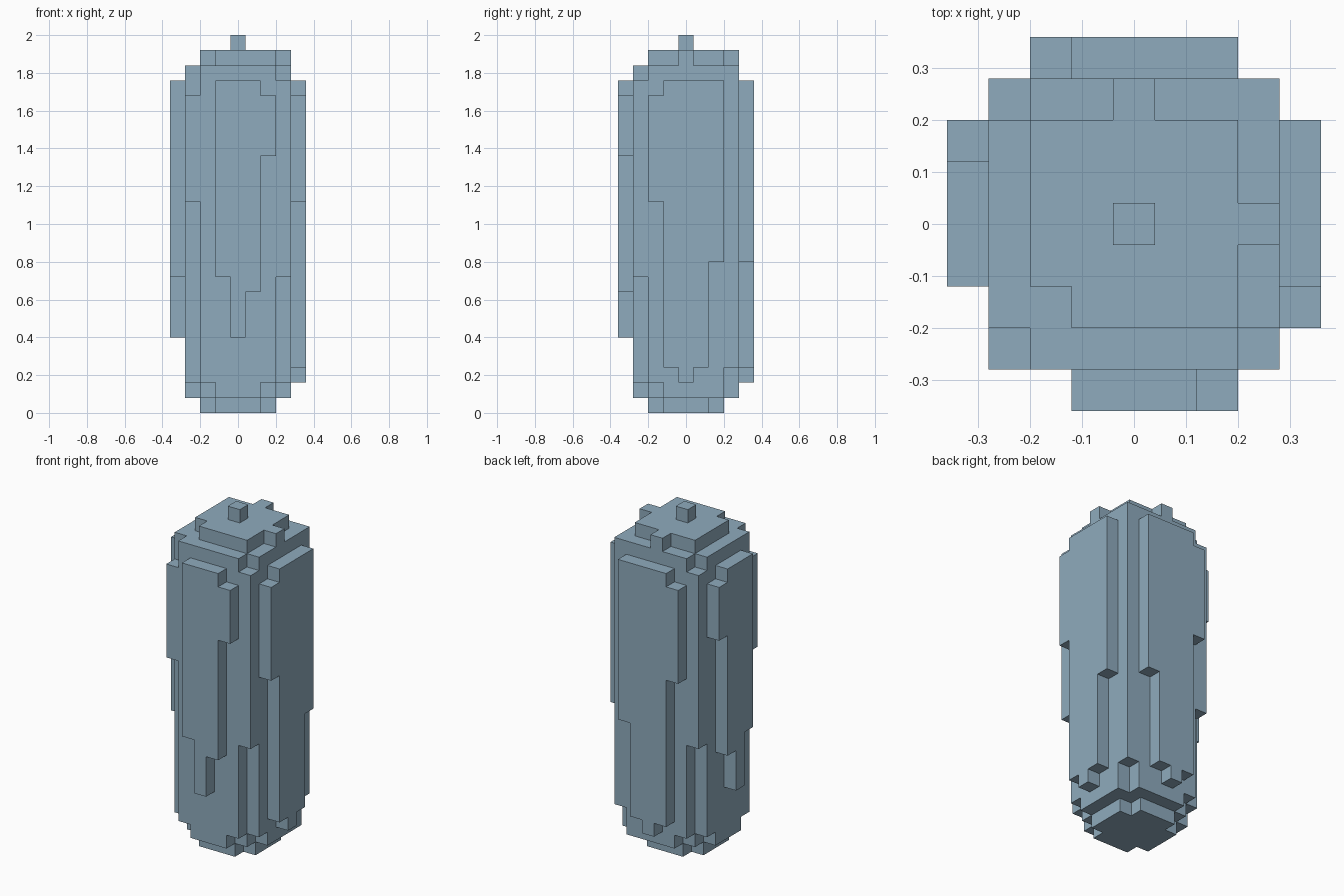
import bpy
import bmesh
from mathutils import Vector

U = 0.08  # edge of one block

cube = bpy.data.objects.get("Cube")
if cube:
    bpy.data.objects.remove(cube, do_unlink=True)

steel = bpy.data.materials.new("pale_steel_blue")
steel.use_nodes = True
COLOUR = (0.275, 0.407, 0.509, 1)
steel.diffuse_color = COLOUR
steel.node_tree.nodes["Principled BSDF"].inputs["Base Color"].default_value = COLOUR


def column(cells, x, y, low, high):
    cells.update((x, y, z) for z in range(low, high))


def mirrored(cells):
    """The same blocks reflected in the diagonal x = y."""
    return {(y, x, z) for x, y, z in cells}


# Rounded base plate and the solid shaft above it
base, shaft, crown, knob = set(), set(), set(), set()
for x in range(-3, 4):
    for y in range(-3, 4):
        reach = abs(x) + abs(y)
        if max(abs(x), abs(y)) < 3:
            column(shaft, x, y, 1, 22)
            if reach < 4:
                column(base, x, y, 0, 1)
        elif reach < 6:
            clipped = reach == 5 and (x < 0 or y < 0)
            column(shaft, x, y, 2 if clipped else 1, 22)

# Corner posts of uneven length
column(shaft, 3, 3, 3, 22)
column(shaft, 3, -3, 9, 22)
column(shaft, -3, 3, 9, 22)
column(shaft, -3, -3, 14, 21)

# Stepped crown with two small tabs, and the knob on top
for x in range(-3, 4):
    for y in range(-3, 4):
        if (x, y) not in ((-3, -3), (3, -3), (-3, 3)):
            column(crown, x, y, 22, 23)
        if max(abs(x), abs(y)) < 3 and (x, y) != (-2, -2):
            column(crown, x, y, 23, 24)
column(crown, 3, 0, 23, 24)
column(crown, 0, 3, 23, 24)
column(knob, 0, 0, 24, 25)

# Ragged raised panels on the four sides
front, right = set(), set()
for x, low, high in ((-1, 9, 22), (0, 5, 22), (1, 8, 22), (2, 17, 21)):
    column(front, x, -4, low, high)
for y, low, high in ((-2, 14, 21), (-1, 3, 22), (0, 2, 22), (1, 3, 22), (2, 10, 22)):
    column(right, 4, y, low, high)

parts = {
    "base_plate": base,
    "shaft": shaft,
    "crown": crown,
    "top_knob": knob,
    "front_panel": front,
    "left_panel": right,
    "right_panel": mirrored(front),
    "back_panel": mirrored(right),
}
filled = set().union(*parts.values())


def build(name, cells):
    """Make the exposed faces of a group of blocks, merged into flat panels."""
    bm = bmesh.new()
    for cell in cells:
        centre = Vector(cell) + Vector((0, 0, 0.5))
        for axis in range(3):
            for sign in (-1, 1):
                step = Vector((0, 0, 0))
                step[axis] = sign
                if tuple(int(c + s) for c, s in zip(cell, step)) in filled:
                    continue
                a, b = Vector((0, 0, 0)), Vector((0, 0, 0))
                a[(axis + 1) % 3] = 0.5
                b[(axis + 2) % 3] = 0.5 * sign
                mid = centre + step * 0.5
                ring = (mid - a - b, mid + a - b, mid + a + b, mid - a + b)
                bm.faces.new([bm.verts.new(p * U) for p in ring])
    bmesh.ops.remove_doubles(bm, verts=bm.verts, dist=U / 100)
    bmesh.ops.dissolve_limit(bm, angle_limit=0.01, verts=bm.verts, edges=bm.edges)
    mesh = bpy.data.meshes.new(name)
    bm.to_mesh(mesh)
    bm.free()
    mesh.materials.append(steel)
    bpy.context.collection.objects.link(bpy.data.objects.new(name, mesh))


for name, cells in parts.items():
    build(name, cells)
